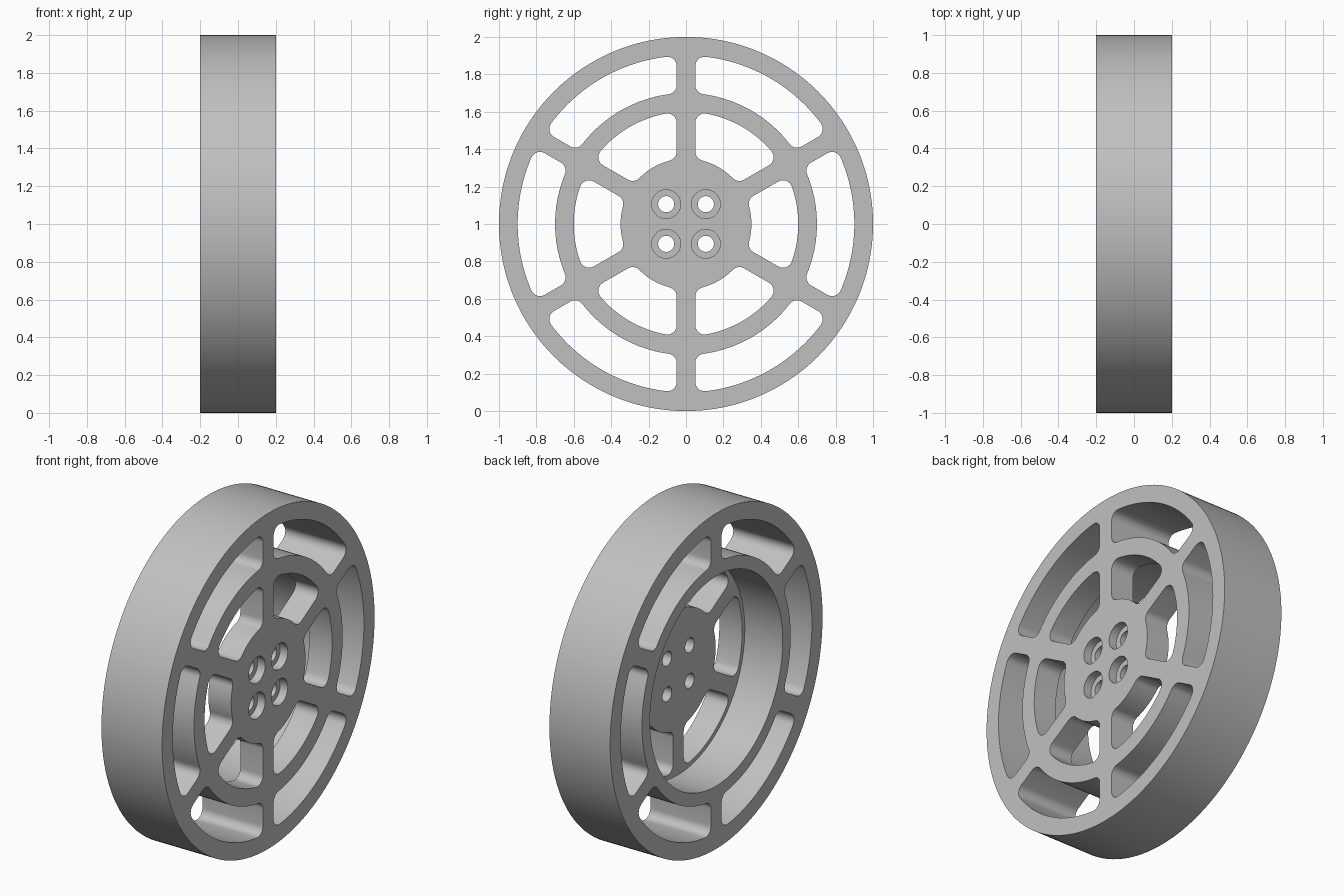
import bpy, bmesh, math
from math import sin, cos, asin, pi

cube = bpy.data.objects.get("Cube")
if cube:
    bpy.data.objects.remove(cube, do_unlink=True)

HALF = 0.2            # half width of the wheel
WEB = 0.05            # inner face of the spoked web
SPOKE = 0.05          # half width of a spoke
FILLET = 0.05

grey = bpy.data.materials.new("grey_metal")
grey.use_nodes = True
colour = (0.53, 0.53, 0.53, 1)
grey.diffuse_color = colour
grey.node_tree.nodes["Principled BSDF"].inputs["Base Color"].default_value = colour


def circle(radius, n, cy=0, cz=0):
    return [(cy + radius * cos(2 * pi * i / n), cz + radius * sin(2 * pi * i / n)) for i in range(n)]


def window(inner, outer, turn):
    """Outline of a filleted sector between two spokes 60 degrees apart."""
    r0, r1 = inner + FILLET, outer - FILLET
    t0, t1 = (pi / 6 - asin((SPOKE + FILLET) / r) for r in (r0, r1))
    side = 2 * pi / 3
    pts = []

    def corner(r, t, a, b):
        for i in range(9):
            d = a + (b - a) * i / 8
            pts.append((r * cos(t) + FILLET * cos(d), r * sin(t) + FILLET * sin(d)))

    def arc(r, a, b):
        for i in range(1, 24):
            d = a + (b - a) * i / 24
            pts.append((r * cos(d), r * sin(d)))

    arc(outer, -t1, t1)
    corner(r1, t1, t1, side)
    corner(r0, t0, side, t0 + pi)
    arc(inner, t0, -t0)
    corner(r0, -t0, pi - t0, 2 * pi - side)
    corner(r1, -t1, -side, -t1)
    c, s = cos(turn), sin(turn)
    return [(y * c - z * s, y * s + z * c) for y, z in pts]


def prisms(name, outlines, x0, x1):
    """Extrude outlines along x into one object."""
    bm = bmesh.new()
    for outline in outlines:
        a = [bm.verts.new((x0, y, z + 1)) for y, z in outline]
        b = [bm.verts.new((x1, y, z + 1)) for y, z in outline]
        bm.faces.new(a)
        bm.faces.new(b)
        for i in range(len(a)):
            j = (i + 1) % len(a)
            bm.faces.new((a[i], a[j], b[j], b[i]))
    bmesh.ops.recalc_face_normals(bm, faces=bm.faces)
    mesh = bpy.data.meshes.new(name)
    bm.to_mesh(mesh)
    bm.free()
    mesh.materials.append(grey)
    obj = bpy.data.objects.new(name, mesh)
    bpy.context.collection.objects.link(obj)
    return obj


wheel = prisms("wheel", [circle(1, 192)], -HALF, HALF)

# Cutters: recess, spoke windows, bolt holes and their counterbores
turns = [k * pi / 3 for k in range(6)]
bolts = [(y, z) for y in (-0.106, 0.106) for z in (-0.106, 0.106)]
cutters = [
    prisms("recess_cutter", [circle(0.625, 144)], -1, WEB),
    prisms("outer_window_cutter", [window(0.7, 0.9, t) for t in turns], -1, 1),
    prisms("inner_window_cutter", [window(0.35, 0.6, t) for t in turns], -1, 1),
    prisms("bolt_hole_cutter", [circle(0.043, 32, *b) for b in bolts], -1, 1),
    prisms("counterbore_cutter", [circle(0.077, 48, *b) for b in bolts], HALF - 0.05, 1),
]

bpy.ops.object.select_all(action='DESELECT')
bpy.context.view_layer.objects.active = wheel
wheel.select_set(True)
for cutter in cutters:
    cutter.hide_render = True
    mod = wheel.modifiers.new(cutter.name, 'BOOLEAN')
    mod.operation = 'DIFFERENCE'
    mod.solver = 'EXACT'
    mod.object = cutter
    bpy.ops.object.modifier_apply(modifier=mod.name)
    bpy.data.objects.remove(cutter, do_unlink=True)

bpy.ops.object.shade_smooth_by_angle(angle=math.radians(30))
